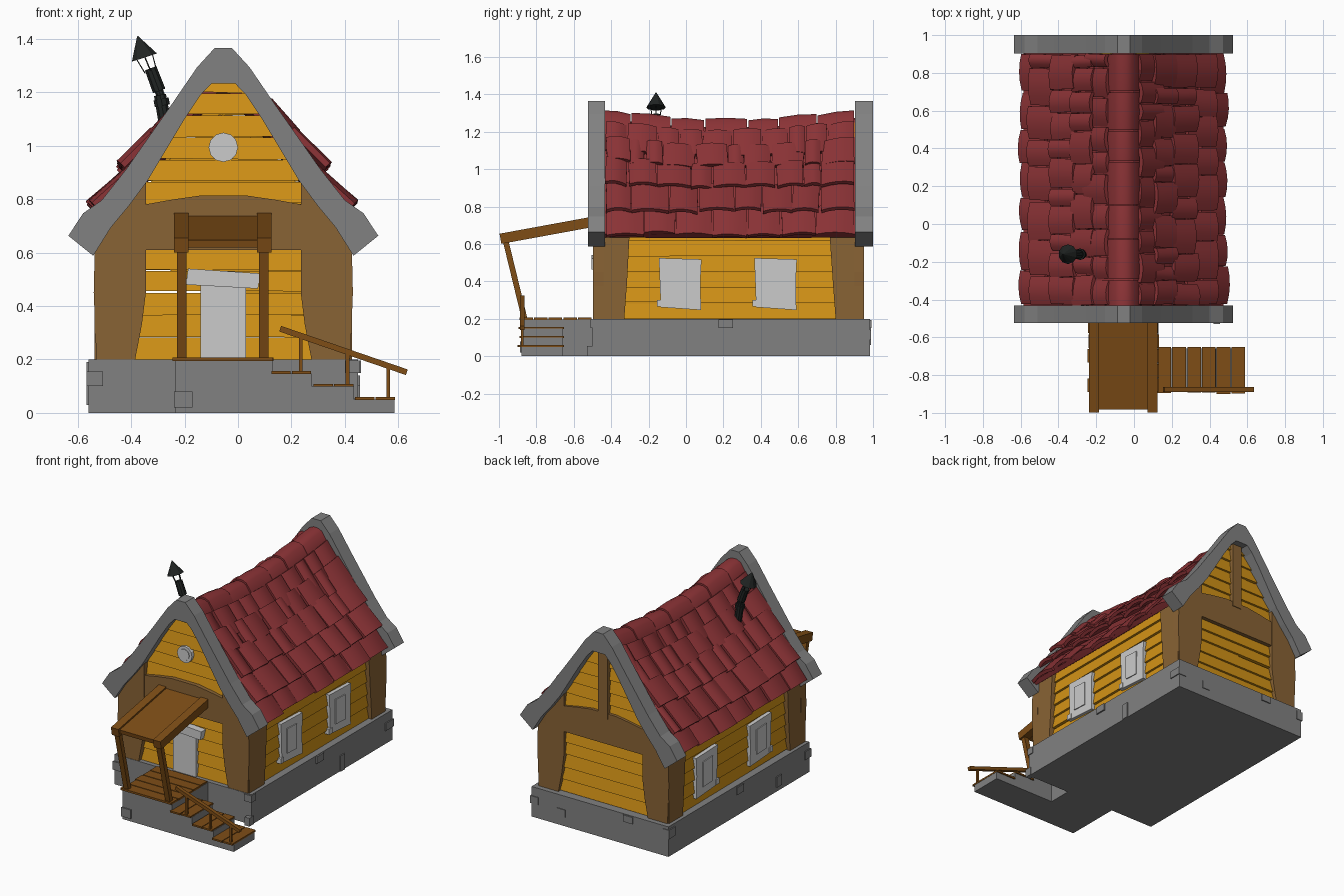
import bpy, bmesh, math, random
from mathutils import Vector

if "Cube" in bpy.data.objects:
    bpy.data.objects.remove(bpy.data.objects["Cube"])

random.seed(4)
CX = -0.055  # house axis


def material(name, rgb):
    m = bpy.data.materials.new(name)
    m.diffuse_color = (*rgb, 1)
    m.use_nodes = True
    m.node_tree.nodes["Principled BSDF"].inputs["Base Color"].default_value = m.diffuse_color
    return m


STONE = material("stone", (.22, .22, .22))
YELLOW = material("yellow_plank", (.65, .29, .008))
BROWN = material("brown_timber", (.25, .125, .035))
DARK = material("dark_timber", (.21, .075, .008))
RED = material("red_tile", (.26, .033, .037))
BLACK = material("black_iron", (.015, .018, .017))


def loft(rings):
    n = len(rings[0])
    verts = [tuple(p) for r in rings for p in r]
    faces = [(i * n + j, i * n + (j + 1) % n, (i + 1) * n + (j + 1) % n, (i + 1) * n + j)
             for i in range(len(rings) - 1) for j in range(n)]
    return verts, faces + [tuple(range(n)), tuple(range(len(verts) - n, len(verts)))]


def prism(poly, axis, a, b):
    put = {'x': lambda p, t: (t, p[0], p[1]), 'y': lambda p, t: (p[0], t, p[1]),
           'z': lambda p, t: (p[0], p[1], t)}[axis]
    return loft([[put(p, t) for p in poly] for t in (a, b)])


def box(x0, x1, y0, y1, z0, z1):
    return prism([(x0, y0), (x1, y0), (x1, y1), (x0, y1)], 'z', z0, z1)


def frame(p0, p1):
    d = (Vector(p1) - Vector(p0)).normalized()
    side = d.cross(Vector((0, 0, 1)))
    side = side.normalized() if side.length > 1e-4 else Vector((1, 0, 0))
    return side, side.cross(d)


def beam(p0, p1, w, h):
    s, u = frame(p0, p1)
    return loft([[Vector(p) + s * a * w / 2 + u * b * h / 2
                  for a, b in ((-1, -1), (1, -1), (1, 1), (-1, 1))] for p in (p0, p1)])


def tube(p0, p1, r0, r1, n=10):
    s, u = frame(p0, p1)
    return loft([[Vector(p) + (s * math.cos(k * math.tau / n) + u * math.sin(k * math.tau / n)) * r
                  for k in range(n)] for p, r in ((p0, r0), (p1, r1))])


def make(name, parts, mat=None, smooth=False):
    bm = bmesh.new()
    for verts, faces in parts:
        vs = [bm.verts.new(v) for v in verts]
        for f in faces:
            bm.faces.new([vs[i] for i in f])
    bmesh.ops.recalc_face_normals(bm, faces=bm.faces)
    me = bpy.data.meshes.new(name)
    bm.to_mesh(me)
    bm.free()
    ob = bpy.data.objects.new(name, me)
    bpy.context.collection.objects.link(ob)
    if mat:
        me.materials.append(mat)
    if smooth:
        bpy.ops.object.select_all(action='DESELECT')
        ob.select_set(True)
        bpy.context.view_layer.objects.active = ob
        bpy.ops.object.shade_smooth_by_angle(angle=math.radians(35))
    return ob


def mirror(pts):
    return [(CX + d, z) for d, z in pts] + [(CX - d, z) for d, z in reversed(pts)]


def interp(x, pts):
    for (a, va), (b, vb) in zip(pts, pts[1:]):
        if x <= b:
            return va + (vb - va) * max(0, x - a) / (b - a)
    return pts[-1][1]


# Foundation, porch base and stepped stair base
make("foundation", [box(-.56, .45, -.50, .985, 0, .2)], STONE)
make("porch_base", [box(-.235, .13, -.88, -.5, 0, .197)], STONE)
stairs = [(.12, 0), (.585, 0), (.585, .05), (.435, .05), (.435, .1), (.275, .1), (.275, .148), (.12, .148)]
make("stair_base", [prism(stairs, 'y', -.88, -.66)], STONE)
make("foundation_stones", [box(*b) for b in (
    (-.567, -.505, -.51, -.45, .1, .155), (-.24, -.17, -.888, -.84, .02, .08),
    (.42, .46, .175, .25, .15, .197), (.42, .457, .43, .475, 0, .105),
    (.40, .457, .905, .99, .09, .14), (.40, .455, -.51, -.46, .15, .197),
    (.42, .455, -.53, -.48, 0, .055), (.2, .26, .95, .99, .06, .11),
    (-.3, -.23, .95, .992, .15, .195), (-.567, -.52, .92, .99, .12, .18),
    (-.567, -.52, .2, .27, .14, .19), (-.567, -.52, -.2, -.15, .03, .1))], STONE)

# Wall core and overlapping wall planks
make("wall_core", [prism(mirror([(.44, .2), (.44, .66), (.2, .95), (.0, 1.12)])[:-1], 'y', -.45, .92)], YELLOW)
HALF = [(.6, .43), (.75, .4), (.87, .32), (1.1, .18), (1.19, .12), (1.26, .06)]


def planks(place, top, extent):
    out, z, n = [], .2, 0
    while z < top - .02:
        z1 = min(z + .083, top)
        (a0, a1), (b0, b1) = extent(z), extent(z1)
        k, m = (random.uniform(-.005, .005) for _ in range(2))
        zb = z + .003
        out.append(loft([[place(a0, -.02, zb + k), place(a0, .015, zb + k), place(b0, .002, z1), place(b0, -.02, z1)],
                         [place(a1, -.02, zb + m), place(a1, .015, zb + m), place(b1, .002, z1), place(b1, -.02, z1)]]))
        z = z1
    return out


def gable(z):
    return CX - interp(z, HALF), CX + interp(z, HALF)


make("front_planks", planks(lambda u, o, z: (u, -.455 - o, z), 1.25, gable), YELLOW)
make("back_planks", planks(lambda u, o, z: (u, .92 + o, z), 1.25, gable), YELLOW)
for s, side in ((1, "right"), (-1, "left")):
    make(side + "_planks", planks(lambda u, o, z: (CX + s * (.445 + o), u, z), .70, lambda z: (-.44, .91)), YELLOW)

# Curved corner timbers, arched tie beams and the rear king post
face = [(.475, .2), (.485, .45), (.48, .66), (.40, .78), (.29, .9), (.29, .45), (.305, .33), (.33, .2)]
posts = []
for s in (1, -1):
    outline = [(CX + s * d, z) for d, z in face]
    posts += [prism(outline, 'y', -.497, -.44), prism(outline, 'y', .9, .952)]
    x0, x1 = CX + s * .42, CX + s * .482
    posts += [prism([(-.49, .2), (-.33, .2), (-.315, .4), (-.30, .69), (-.497, .69)], 'x', x0, x1),
              prism([(.945, .2), (.80, .2), (.785, .4), (.765, .69), (.953, .69)], 'x', x0, x1)]
make("corner_timbers", posts, BROWN)
arch = mirror([(.32, .61), (.32, .775), (.2, .797), (.09, .813)])
make("tie_beams", [prism(arch, 'y', -.493, -.44), prism(arch, 'y', .9, .95)], BROWN)
make("rear_king_post", [box(CX - .035, CX + .035, .91, .955, .78, 1.26)], BROWN)

# Stone gable trims
trim = [(.033, 1.365), (.098, 1.294), (.2, 1.145), (.365, .91), (.455, .796), (.525, .747), (.58, .663),
        (.487, .588), (.42, .695), (.355, .773), (.285, .867), (.145, 1.1), (.085, 1.19), (.045, 1.232)]
make("front_gable_trim", [prism(mirror(trim), 'y', -.525, -.432)], STONE)
make("back_gable_trim", [prism(mirror(trim), 'y', .903, 1.0)], STONE)


# Sagging roof deck
def sag(y, z):
    return z - .055 * max(0, 1 - ((y - .23) / .67) ** 2) * min(1, max(0, (z - .6) / .7))


deck = [(.02, 1.275), (.05, 1.265), (.12, 1.19), (.24, 1.03), (.35, .86), (.43, .755), (.53, .655),
        (.505, .635), (.40, .73), (.31, .85), (.2, 1.0), (.08, 1.16), (.02, 1.2)]
make("roof_deck", [loft([[(x, y, sag(y, z)) for x, z in mirror(deck)]
                         for y in (-.45, -.2, 0, .23, .45, .7, .92)])], RED)


# Bowed roof tiles in overlapping rows
def tile(s, y0, y1, up, low):
    dd, dz = low[0] - up[0], low[1] - up[1]
    ln = math.hypot(dd, dz)
    nd, nz = -dz / ln, dd / ln
    twist, drop = random.uniform(-.006, .006), random.uniform(-.03, .08)
    rings = []
    for t in (0, .5, 1):
        t2 = t * (1 + drop)
        ring = []
        for base, vs in ((0, (0, .25, .5, .75, 1)), (-.022, (1, .75, .5, .25, 0))):
            for v in vs:
                h = base + .016 * (1 - (2 * v - 1) ** 2) - .01 + twist * (v - .5) * 2
                d, z = up[0] + dd * t2 + nd * h, up[1] + dz * t2 + nz * h
                y = y0 + (y1 - y0) * v + twist * t
                ring.append((CX + s * d, y, sag(y, z)))
        rings.append(ring)
    return loft(rings)


ROWS = [((.41, .815), (.54, .66), .17, .21), ((.34, .94), (.495, .80), .13, .21),
        ((.26, 1.065), (.385, .94), .09, .2), ((.17, 1.175), (.275, 1.055), .08, .19),
        ((.09, 1.26), (.20, 1.115), .08, .17)]
for s, side in ((1, "right"), (-1, "left")):
    tiles = []
    for up, low, wmin, wmax in ROWS:
        y = -.43
        while y < .895:
            y1 = y + random.uniform(wmin, wmax)
            y1 = .9 if y1 > .83 else y1
            lift = random.choice((0, .008))
            tiles.append(tile(s, y + .003, y1 - .003, (up[0] + lift, up[1] + lift), (low[0] + lift, low[1] + lift)))
            y = y1
    make(side + "_roof_tiles", tiles, RED, True)

# Ridge caps
cap = [(.016, 1.318), (.045, 1.305), (.08, 1.25), (.135, 1.135), (.115, 1.13), (.06, 1.235), (.016, 1.285)]
edges = [-.435, -.295, -.08, .1, .33, .495, .70, .9]
caps = []
for i, (a, b) in enumerate(zip(edges, edges[1:])):
    k = .008 * (i % 2)
    caps.append(loft([[(x, y, sag(y, z) + k + e) for x, z in mirror(cap)]
                      for y, e in ((a + .003, -.003), ((a + b) / 2, .004), (b - .003, -.003))]))
make("ridge_caps", caps, RED, True)

# Crooked stove pipe with a conical hood
Y = -.16
hood, apex = (-.35, Y, 1.33), (-.376, Y, 1.41)
make("stove_pipe", [tube((-.255, Y, .98), (-.292, Y, 1.19), .026, .024), tube((-.283, Y, 1.15), (-.288, Y, 1.175), .03, .03),
                    tube((-.288, Y, 1.185), (-.298, Y, 1.21), .017, .017),
                    tube((-.295, Y, 1.205), (-.327, Y, 1.29), .026, .024)], BLACK, True)
make("pipe_hood", [tube(hood, apex, .052, .002)], BLACK)
make("hood_struts", [beam((-.327 + a, Y + b, 1.28 + a * .5), (-.35 + 1.4 * a, Y + 1.4 * b, 1.335 + a * .7), .004, .004)
                     for a, b in ((.02, 0), (-.02, 0), (0, .021), (0, -.021))], BLACK)

# Door, round window and side windows
make("door", [box(-.14, .03, -.487, -.45, .2, .48)])
make("door_header", [prism([(-.195, .48), (.075, .465), (.083, .522), (-.187, .54)], 'y', -.505, -.45)])
make("round_window", [tube((CX, -.45, .994), (CX, -.485, .994), .055, .055, 12),
                      tube((CX, -.48, .994), (CX, -.49, .994), .037, .037, 12)])
windows = []
for s in (1, -1):
    for c in (-.035, .475 if s > 0 else .53):
        f = [(c - .10, .262), (c + .115, .247), (c + .112, .4), (c + .118, .518), (c - .11, .525), (c - .105, .4)]
        windows += [prism(f, 'x', CX + s * .44, CX + s * .474),
                    prism([(c - .05, .31), (c + .05, .305), (c + .052, .47), (c - .052, .475)], 'x', CX + s * .46, CX + s * .48),
                    box(*sorted((CX + s * .44, CX + s * .479)), c - .12, c - .085, .265, .3)]
make("side_windows", windows)

# Porch deck and stair treads
boards = []
for i in range(5):
    y = -.89 + i * .078
    boards.append(box(-.24 + random.uniform(-.006, .006), .13 + random.uniform(-.006, .006), y, y + .072, .195, .208))
make("porch_deck", boards, DARK)
make("stair_treads", [box(x, x + .072, -.895 + random.uniform(-.006, .006), -.652, z, z + .011)
                      for x0, z in ((.125, .146), (.283, .098), (.438, .049)) for x in (x0, x0 + .077)], DARK)

# Porch canopy and its leaning posts
make("canopy_beams", [beam((x, -.992, .628), (x, -.43, .731), .055, .055) for x in (-.212, .098)], DARK)
make("canopy_panel", [beam((CX, -.98, .633), (CX, -.44, .732), .29, .028)], DARK)
make("canopy_posts", [beam((x, -.863, .2), (x, -.965, .62), .035, .03) for x in (-.211, .097)], DARK)

# Stair handrail
make("handrail", [beam((.158, -.876, .315), (.632, -.876, .152), .025, .022)], DARK)
make("handrail_posts", [beam((x, -.876, z0), (x, -.876, z1), .014, .014)
                        for x, z0, z1 in ((.235, .15, .285), (.41, .1, .225), (.562, .05, .172))], DARK)
